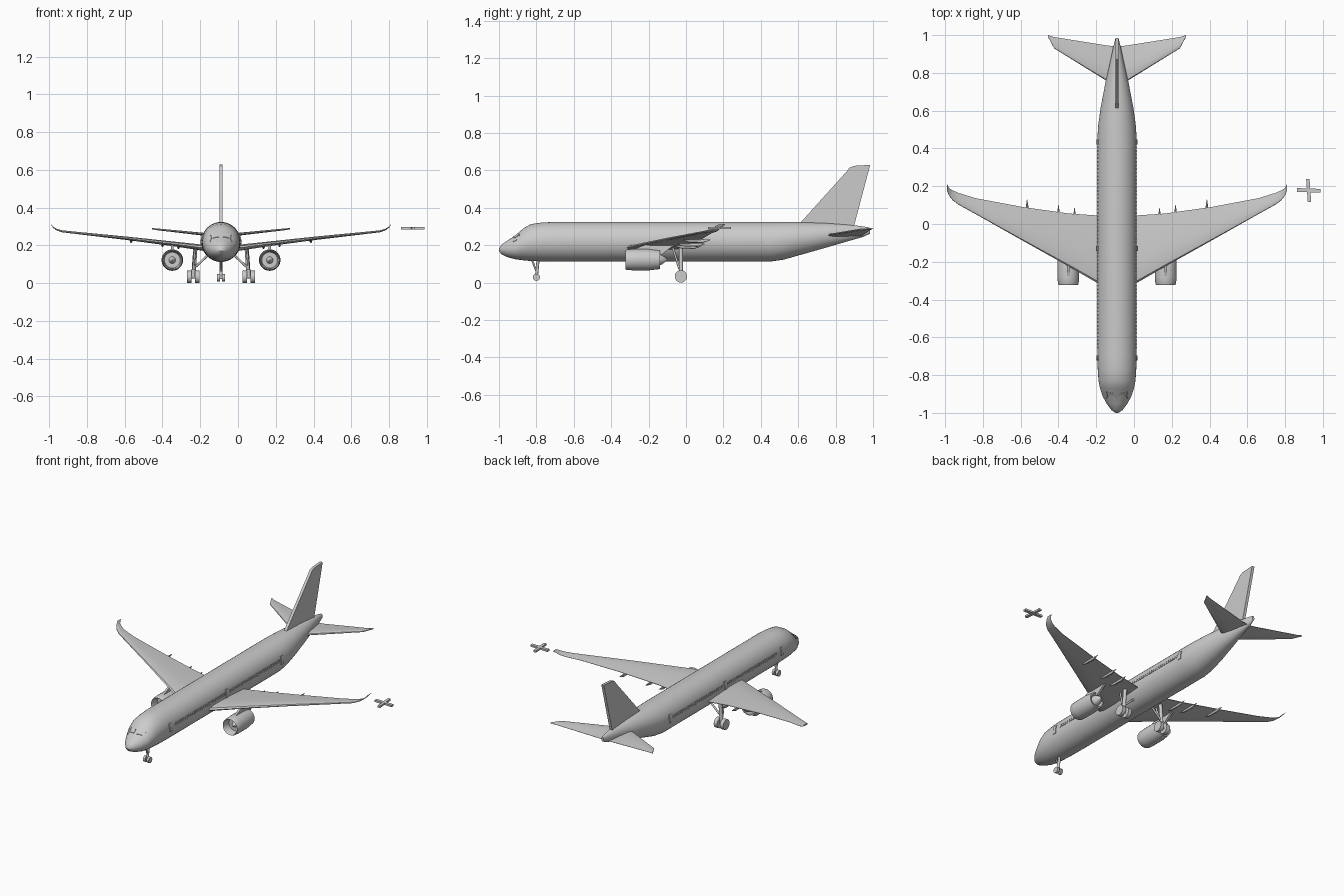
import bpy, bmesh, math
from mathutils import Vector, Matrix

cube = bpy.data.objects.get("Cube")
if cube:
    bpy.data.objects.remove(cube, do_unlink=True)

CX = -0.09  # aircraft centreline
grey = bpy.data.materials.new("light_grey")
grey.use_nodes = True
grey.diffuse_color = (0.6, 0.6, 0.6, 1)
grey.node_tree.nodes["Principled BSDF"].inputs["Base Color"].default_value = (0.6, 0.6, 0.6, 1)


def finish(name, bm, angle=35):
    bmesh.ops.recalc_face_normals(bm, faces=bm.faces)
    mesh = bpy.data.meshes.new(name)
    bm.to_mesh(mesh)
    bm.free()
    mesh.materials.append(grey)
    ob = bpy.data.objects.new(name, mesh)
    bpy.context.collection.objects.link(ob)
    bpy.ops.object.select_all(action='DESELECT')
    ob.select_set(True)
    bpy.context.view_layer.objects.active = ob
    bpy.ops.object.shade_smooth_by_angle(angle=math.radians(angle))
    return ob


def loft(bm, rings, closed=True, caps=True):
    rows = [[bm.verts.new(p) for p in ring] for ring in rings]
    n = len(rows[0])
    for a, b in zip(rows, rows[1:]):
        for i in range(n if closed else n - 1):
            j = (i + 1) % n
            bm.faces.new((a[i], a[j], b[j], b[i]))
    if caps:
        bm.faces.new(rows[0])
        bm.faces.new(rows[-1])


def box(bm, centre, size, turn=0):
    m = Matrix.Translation(centre) @ Matrix.Rotation(turn, 4, 'Z') @ Matrix.Diagonal((*size, 1))
    bmesh.ops.create_cube(bm, size=1, matrix=m)


def rod(bm, a, b, r, sides=12):
    a, b = Vector(a), Vector(b)
    d = b - a
    m = Matrix.Translation((a + b) / 2) @ d.to_track_quat('Z', 'Y').to_matrix().to_4x4()
    bmesh.ops.create_cone(bm, cap_ends=True, segments=sides, radius1=r, radius2=r,
                          depth=d.length, matrix=m)


# Fuselage stations: y, bottom, top, half width
STATIONS = [(-1.0, .168, .182, .008), (-.985, .15, .204, .03), (-.95, .134, .228, .056),
            (-.91, .124, .252, .077), (-.87, .119, .29, .09), (-.83, .115, .312, .098),
            (-.77, .113, .321, .102), (-.7, .112, .324, .104), (.45, .112, .324, .104),
            (.52, .122, .324, .1), (.62, .15, .323, .086), (.75, .187, .318, .061),
            (.87, .222, .31, .034), (.95, .245, .3, .017), (.985, .262, .292, .008)]


def hull(y, angle, out=0.0):
    """Point on the body at station y; angle 0 is the left side, 90 degrees the top."""
    for s, t in zip(STATIONS, STATIONS[1:]):
        if y <= t[0]:
            f = (y - s[0]) / (t[0] - s[0])
            lo, hi, w = (s[k] + f * (t[k] - s[k]) for k in (1, 2, 3))
            break
    return (CX + (w + out) * math.cos(angle), y,
            (lo + hi) / 2 + ((hi - lo) / 2 + out) * math.sin(angle))


bm = bmesh.new()
loft(bm, [[hull(s[0], math.tau * i / 40) for i in range(40)] for s in STATIONS])
finish("fuselage", bm)


# Thin panels that follow the body
def panel(bm, y0, y1, a0, a1, side, out=0.003, slant=0.0):
    rings = []
    for y in (y0, (y0 + y1) / 2, y1):
        ring = []
        for o, steps in ((out, range(5)), (-.003, range(4, -1, -1))):
            for k in steps:
                a = math.radians(a0 + (a1 - a0) * k / 4)
                ring.append(hull(y + slant * k / 4, a if side > 0 else math.pi - a, o))
        rings.append(ring)
    loft(bm, rings)


windows, doors, screens = bmesh.new(), bmesh.new(), bmesh.new()
for side in (1, -1):
    for i in range(56):
        y = -.66 + i * .0193
        if abs(y + .13) > .02:
            panel(windows, y, y + .01, 3, 12, side)
    for y in (-.71, -.13, .435):
        panel(doors, y - .013, y + .013, -8, 20, side, .004)
    panel(screens, -.925, -.9, 34, 50, side, .003, .012)
    panel(screens, -.917, -.89, 55, 82, side, .003, -.01)
finish("cabin_windows", windows)
finish("cabin_doors", doors)
finish("windscreen_panes", screens)

# Airfoil outline: chord fraction, thickness fraction
FOIL = [(0, 0), (.03, .3), (.15, .5), (.4, .5), (.75, .25), (1, .05),
        (1, -.05), (.75, -.2), (.4, -.45), (.15, -.45), (.03, -.28)]


def surface(name, stations):
    """Mirrored lifting surface; stations hold x, leading y, trailing y, z, thickness."""
    for side, word in ((1, "left"), (-1, "right")):
        bm = bmesh.new()
        loft(bm, [[(CX + side * x, le + (te - le) * u, z + th * v) for u, v in FOIL]
                  for x, le, te, z, th in stations])
        finish(word + "_" + name, bm)


surface("wing", [(.03, -.35, .04, .178, .036), (.1, -.315, .045, .187, .034),
                 (.25, -.228, .055, .207, .026), (.5, -.088, .09, .237, .019),
                 (.75, .053, .137, .264, .013), (.84, .103, .165, .274, .011),
                 (.87, .125, .178, .283, .009), (.89, .15, .19, .296, .007),
                 (.9, .175, .212, .311, .004)])
surface("tailplane", [(0, .735, .94, .25, .018), (.05, .755, .945, .254, .017),
                      (.333, .93, .99, .284, .01), (.365, .99, 1.0, .288, .007)])

# Tail fin
bm = bmesh.new()
outline = [(.61, .318), (.86, .595), (.875, .615), (.9, .624), (.985, .629), (.895, .29), (.7, .29)]
loft(bm, [[(CX + s, y, z) for y, z in outline] for s in (-.009, .009)])
finish("tail_fin", bm, 20)

# Engine nacelle profile: y, radius, from fan hub over the lip to the exhaust cone
NACELLE = [(-.3, .001), (-.285, .012), (-.272, .018), (-.272, .042), (-.315, .046), (-.323, .051),
           (-.315, .055), (-.28, .057), (-.2, .057), (-.14, .05), (-.14, .042), (-.15, .032),
           (-.125, .024), (-.1, .001)]

for side, word in ((1, "left"), (-1, "right")):
    ex = CX + side * .258
    bm = bmesh.new()
    loft(bm, [[(ex + r * math.cos(math.tau * i / 28), y, .122 + r * math.sin(math.tau * i / 28))
               for i in range(28)] for y, r in NACELLE])
    finish(word + "_engine", bm)

    bm = bmesh.new()
    pylon = [(-.29, .172), (-.215, .204), (-.06, .204), (-.13, .15), (-.24, .16)]
    loft(bm, [[(ex + s, y, z) for y, z in pylon] for s in (-.007, .007)])
    finish(word + "_engine_pylon", bm)

    # Flap track fairings under the wing
    bm = bmesh.new()
    for x, tail, z in ((.225, .085, .196), (.31, .1, .207), (.476, .13, .228)):
        loft(bm, [[(CX + side * x + r * math.cos(math.tau * i / 8), y,
                    z + dz + 1.4 * r * math.sin(math.tau * i / 8)) for i in range(8)]
                  for y, r, dz in ((tail - .15, .001, 0), (tail - .11, .006, -.006),
                                   (tail - .04, .007, -.006), (tail, .001, 0))])
    finish(word + "_flap_fairings", bm)

    # Main landing gear
    gx = CX + side * .147
    bm = bmesh.new()
    rod(bm, (gx, -.027, .033), (gx - side * .012, -.027, .195), .011)
    rod(bm, (gx, -.027, .075), (gx - side * .075, -.027, .145), .006)
    rod(bm, (gx, -.035, .07), (gx - side * .01, -.07, .185), .006)
    rod(bm, (gx - .03, -.027, .033), (gx + .03, -.027, .033), .008)
    finish(word + "_main_gear_strut", bm)
    bm = bmesh.new()
    for s in (-1, 1):
        rod(bm, (gx + s * .01, -.027, .033), (gx + s * .034, -.027, .033), .033, 20)
    finish(word + "_main_wheels", bm)

# Nose landing gear
bm = bmesh.new()
rod(bm, (CX, -.8, .028), (CX, -.79, .13), .008)
rod(bm, (CX, -.8, .06), (CX, -.825, .125), .005)
rod(bm, (CX - .015, -.8, .028), (CX + .015, -.8, .028), .006)
finish("nose_gear_strut", bm)
bm = bmesh.new()
for s in (-1, 1):
    rod(bm, (CX + s * .006, -.8, .028), (CX + s * .021, -.8, .028), .019, 20)
finish("nose_wheels", bm)

# Loose cross-shaped piece beyond the left wing tip
bm = bmesh.new()
box(bm, (.925, .178, .291), (.125, .02, .012), math.radians(-2))
box(bm, (.925, .178, .291), (.018, .122, .0118), math.radians(4))
finish("loose_cross", bm)
